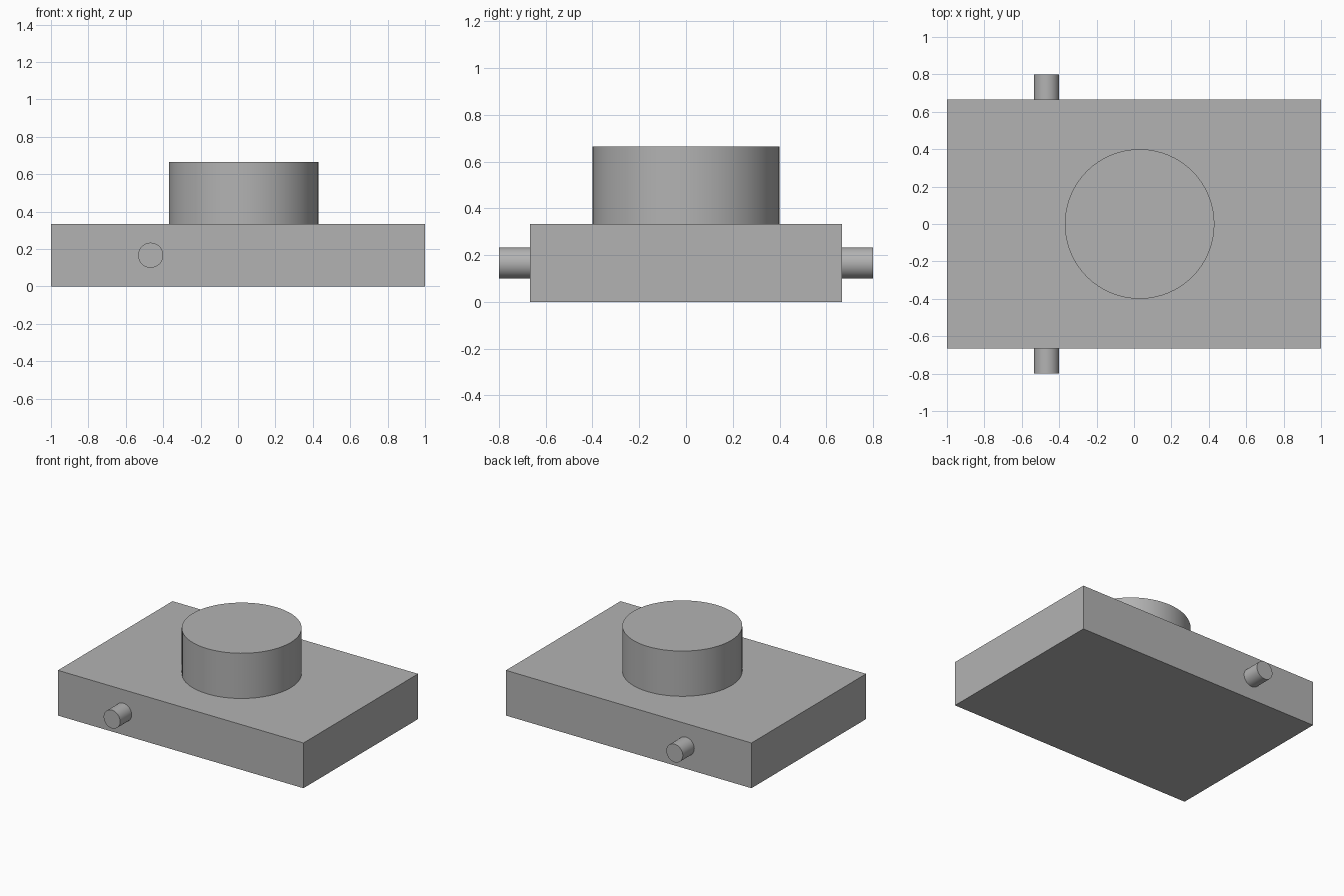
import bpy
import math

cube = bpy.data.objects.get("Cube")
if cube:
    bpy.data.objects.remove(cube, do_unlink=True)

WIDTH, DEPTH, HEIGHT = 2.0, 1.333, 0.333

grey = bpy.data.materials.new("plain grey")
grey.use_nodes = True
colour = (0.45, 0.45, 0.45, 1)
grey.diffuse_color = colour
grey.node_tree.nodes["Principled BSDF"].inputs["Base Color"].default_value = colour


def finish(name):
    obj = bpy.context.object
    obj.name = name
    obj.data.materials.append(grey)
    return obj


def cylinder(name, radius, length, centre, tilt=0):
    bpy.ops.mesh.primitive_cylinder_add(
        vertices=64, radius=radius, depth=length,
        location=centre, rotation=(tilt, 0, 0))
    bpy.ops.object.shade_smooth_by_angle(angle=math.radians(30))
    return finish(name)


# Rectangular base slab
bpy.ops.mesh.primitive_cube_add(size=1, location=(0, 0, HEIGHT / 2))
base = finish("base_block")
base.scale = (WIDTH, DEPTH, HEIGHT)
bpy.ops.object.transform_apply(location=False, rotation=False, scale=True)

# Round drum standing on the slab, slightly off centre
cylinder("top_drum", 0.4, HEIGHT, (0.03, 0, HEIGHT * 1.5))

# Side pins, one on the front and one on the back
PIN_LENGTH = 0.8 - DEPTH / 2
for name, side in (("front_pin", -1), ("back_pin", 1)):
    y = side * (DEPTH + PIN_LENGTH * 1) / 2
    cylinder(name, 0.067, PIN_LENGTH, (-0.467, y, HEIGHT / 2), math.pi / 2)
